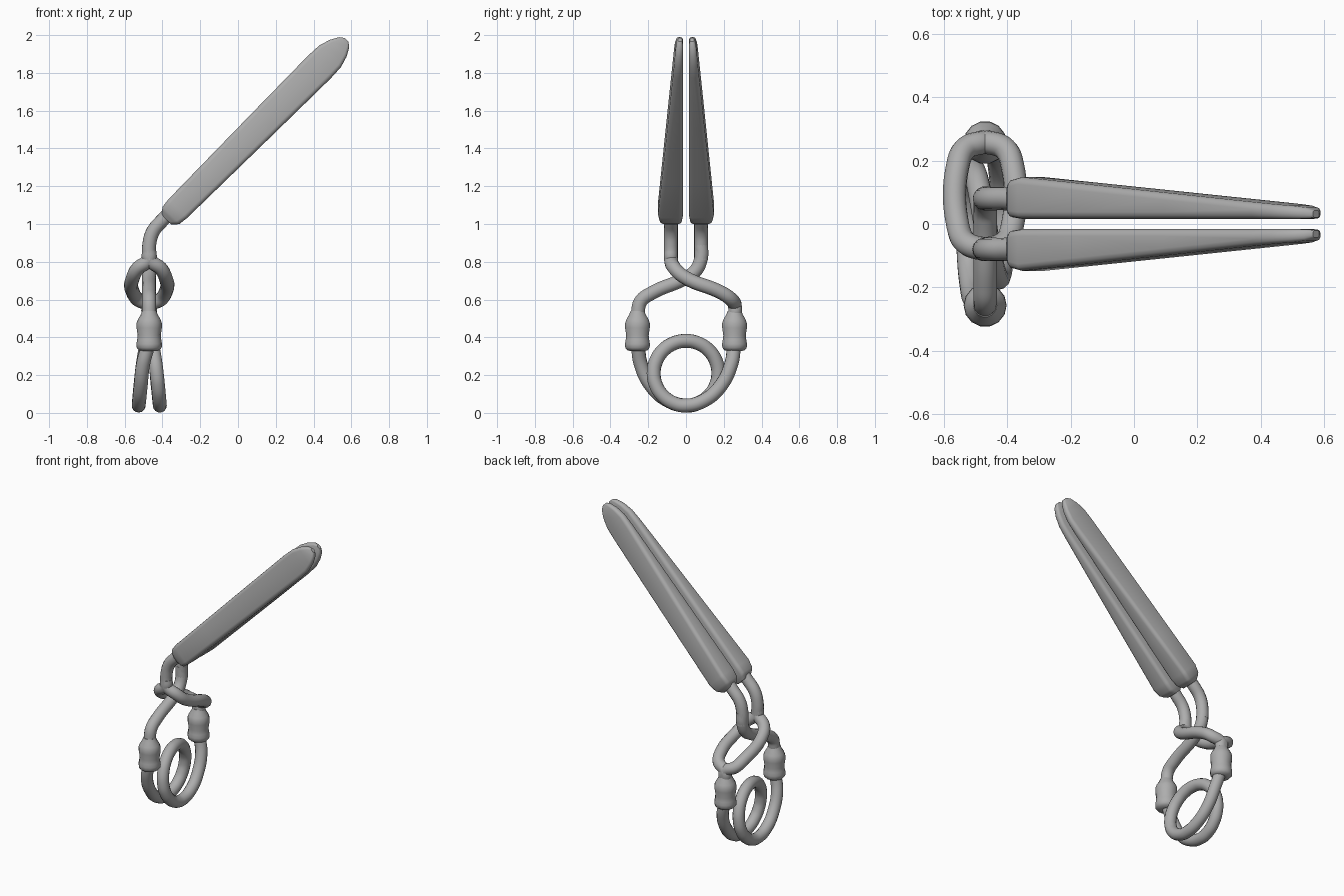
import bpy, bmesh, math
from mathutils import Vector

if "Cube" in bpy.data.objects:
    bpy.data.objects.remove(bpy.data.objects["Cube"])

steel = bpy.data.materials.new("grey_steel")
steel.use_nodes = True
GREY = (0.42, 0.42, 0.42, 1)
steel.diffuse_color = GREY
steel.node_tree.nodes["Principled BSDF"].inputs["Base Color"].default_value = GREY

CX = -0.47      # centre plane of the wire work
WIRE = 0.037    # wire radius


def tube(name, points, radii=None, kind="BEZIER"):
    """Round wire through the points, x measured from the centre plane."""
    curve = bpy.data.curves.new(name, "CURVE")
    curve.dimensions = "3D"
    curve.bevel_depth = 1 if radii else WIRE
    curve.bevel_resolution = 5
    curve.resolution_u = 8
    curve.use_fill_caps = True
    spline = curve.splines.new(kind)
    pts = spline.bezier_points if kind == "BEZIER" else spline.points
    pts.add(len(points) - 1)
    for i, (x, y, z) in enumerate(points):
        if kind == "BEZIER":
            pts[i].co = (CX + x, y, z)
            pts[i].handle_left_type = pts[i].handle_right_type = "AUTO"
        else:
            pts[i].co = (CX + x, y, z, 1)
        if radii:
            pts[i].radius = radii[i]
    curve.materials.append(steel)
    obj = bpy.data.objects.new(name, curve)
    bpy.context.collection.objects.link(obj)
    return obj


def blade(name, side):
    """Tapered jaw lofted from rounded rectangles along a 45 degree axis."""
    # distance along the axis, half width, thickness factor
    stations = [(0.455, 0.035, 0.6), (0.475, 0.054, 0.78), (0.49, 0.064, 0.87),
                (0.54, 0.070, 1), (0.8, 0.074, 1), (1.2, 0.08, 1), (1.6, 0.085, 1),
                (1.68, 0.081, 1), (1.74, 0.063, 1), (1.785, 0.038, 0.9),
                (1.803, 0.014, 0.6)]
    bm = bmesh.new()
    rings = []
    for s, half, fac in stations:
        full = 0.132 - (s - 0.54) * 0.075
        thick = full * fac
        inner = 0.016 + (full - thick) * 0.3
        c = min(0.022, thick * 0.42, half * 0.6)
        mid = inner + thick / 2
        ring = []
        for k, (sw, sy) in enumerate([(1, 1), (-1, 1), (-1, -1), (1, -1)]):
            for j in range(4):
                a = math.radians(90 * k + 30 * j)
                n = 0.99 + sw * (half - c) + c * math.cos(a)
                y = mid + sy * (thick / 2 - c) + c * math.sin(a)
                ring.append(bm.verts.new(Vector((s - n, 0, s + n)) / math.sqrt(2)
                                         + Vector((0, side * y, 0))))
        rings.append(ring)
    for a, b in zip(rings, rings[1:]):
        for i in range(len(a)):
            j = (i + 1) % len(a)
            bm.faces.new((a[i], a[j], b[j], b[i]))
    bm.faces.new(rings[0])
    bm.faces.new(rings[-1])
    bmesh.ops.recalc_face_normals(bm, faces=bm.faces)
    mesh = bpy.data.meshes.new(name)
    bm.to_mesh(mesh)
    bm.free()
    mesh.materials.append(steel)
    obj = bpy.data.objects.new(name, mesh)
    bpy.context.collection.objects.link(obj)
    bpy.ops.object.select_all(action="DESELECT")
    obj.select_set(True)
    bpy.context.view_layer.objects.active = obj
    bpy.ops.object.shade_smooth_by_angle(angle=math.radians(35))


# Jaws, their bent necks and the sleeves, one of each per side
for label, side in (("left", 1), ("right", -1)):
    blade(label + "_blade", side)
    tube(label + "_neck", [(0.12, side * 0.075, 1.07), (0.07, side * 0.08, 1.02),
                           (0.02, side * 0.08, 0.96), (0, side * 0.08, 0.89),
                           (0, side * 0.08, 0.81)])
    profile = [(0.54, 0.037), (0.52, 0.045), (0.495, 0.06), (0.475, 0.067),
               (0.45, 0.067), (0.41, 0.061), (0.385, 0.064), (0.365, 0.068),
               (0.345, 0.066), (0.332, 0.055), (0.327, 0.037)]
    tube(label + "_sleeve", [(0, side * 0.257, z) for z, r in profile],
         [r for z, r in profile], "POLY")

# Arm from the +y jaw, passing through the slot
tube("inner_arm", [(0, 0.08, 0.89), (0, 0.08, 0.82), (0, 0.05, 0.752),
                   (0, 0, 0.715), (0, -0.18, 0.635), (0, -0.24, 0.59),
                   (0, -0.257, 0.52)])

# Slotted arm from the -y jaw, split into two rails
for label, d in (("left", 1), ("right", -1)):
    tube(label + "_slot_rail", [(0, -0.08, 0.86), (0, -0.08, 0.815),
                                (d * 0.06, -0.06, 0.765), (d * 0.085, -0.01, 0.72),
                                (d * 0.085, 0.19, 0.635), (d * 0.06, 0.24, 0.6),
                                (0, 0.259, 0.565), (0, 0.257, 0.5)])

# Coil spring: leg down, one full turn, leg up
R, ZC, DX = 0.171, 0.21, 0.056
leg = [(0.02, 0.255, 0.36), (0.032, 0.24, 0.26), (0.045, 0.185, 0.145),
       (0.053, 0.1, 0.068)]
turn = [(DX * math.cos(math.pi * i / 16), -R * math.sin(math.tau * i / 16),
         ZC - R * math.cos(math.tau * i / 16)) for i in range(17)]
leg[0] = (0.005, 0.255, 0.36)
tube("coil_spring", leg + turn + [(-x, -y, z) for x, y, z in reversed(leg)])
